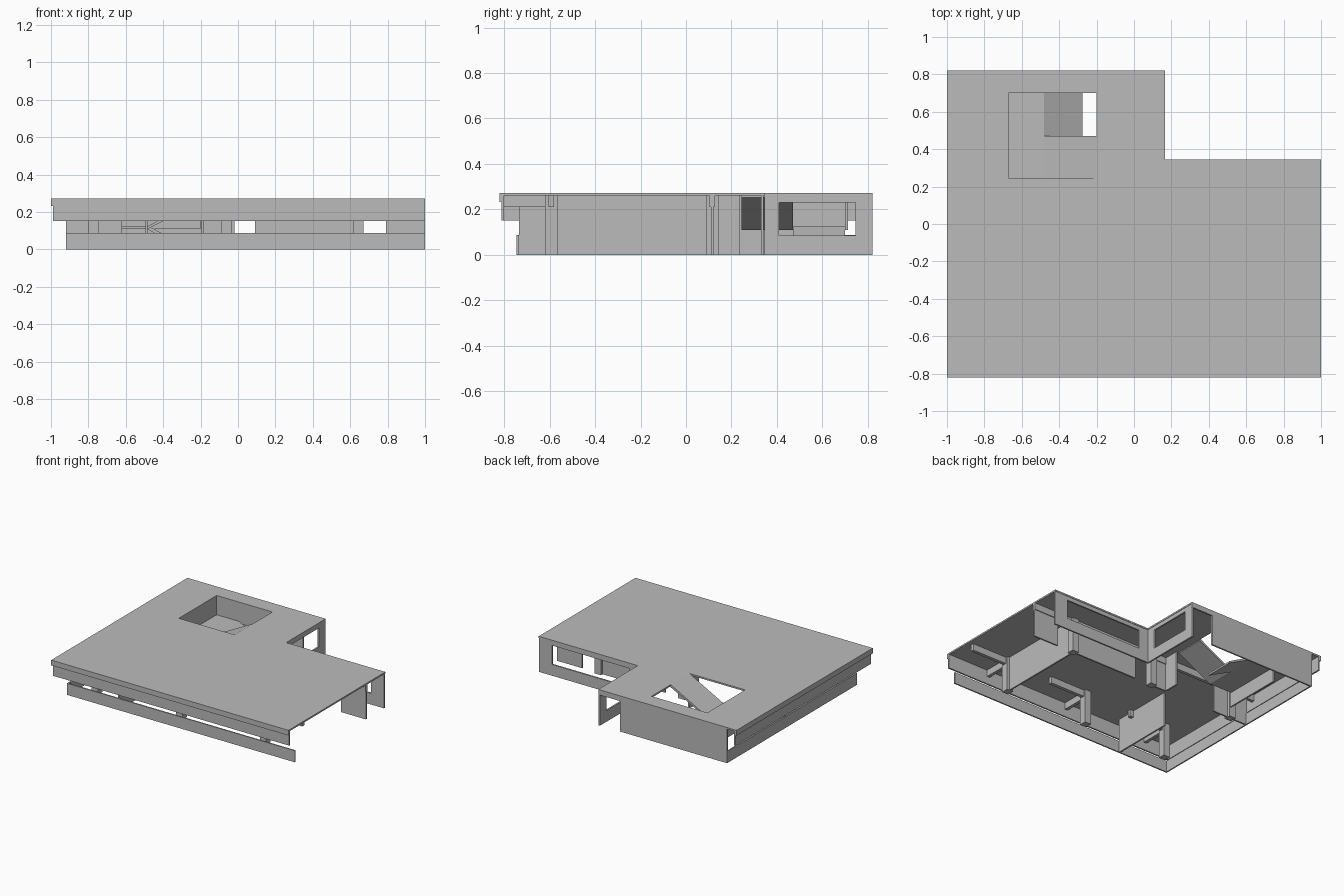
import bpy
import bmesh

cube = bpy.data.objects.get("Cube")
if cube:
    bpy.data.objects.remove(cube, do_unlink=True)

grey = bpy.data.materials.new("plain_grey")
grey.use_nodes = True
grey.diffuse_color = (0.5, 0.5, 0.5, 1)
grey.node_tree.nodes["Principled BSDF"].inputs["Base Color"].default_value = grey.diffuse_color

TOP, SOFFIT, T = 0.272, 0.26, 0.012


def finish(name, bm):
    bmesh.ops.recalc_face_normals(bm, faces=bm.faces)
    mesh = bpy.data.meshes.new(name)
    bm.to_mesh(mesh)
    bm.free()
    mesh.materials.append(grey)
    obj = bpy.data.objects.new(name, mesh)
    bpy.context.collection.objects.link(obj)
    return obj


def box(name, x, y, z):
    """Box from three (low, high) ranges."""
    bm = bmesh.new()
    bmesh.ops.create_cube(bm, size=1)
    for v in bm.verts:
        v.co = [r[0] if c < 0 else r[1] for c, r in zip(v.co, (x, y, z))]
    return finish(name, bm)


def sheet(name, us, vs, keep, place, depth):
    """Grid of cells kept by a rule, placed in space and thickened."""
    bm = bmesh.new()
    for u0, u1 in zip(us, us[1:]):
        for v0, v1 in zip(vs, vs[1:]):
            if keep((u0 + u1) / 2, (v0 + v1) / 2):
                bm.faces.new([bm.verts.new(place(u, v)) for u, v in
                              ((u0, v0), (u1, v0), (u1, v1), (u0, v1))])
    bmesh.ops.remove_doubles(bm, verts=bm.verts, dist=1e-5)
    ext = bmesh.ops.extrude_face_region(bm, geom=bm.faces[:])
    moved = [g for g in ext["geom"] if isinstance(g, bmesh.types.BMVert)]
    bmesh.ops.translate(bm, verts=moved, vec=depth)
    return finish(name, bm)


def profile(name, points, y0, y1):
    """Outline in x and z, extruded along y."""
    bm = bmesh.new()
    face = bm.faces.new([bm.verts.new((x, y0, z)) for x, z in points])
    ext = bmesh.ops.extrude_face_region(bm, geom=[face])
    moved = [g for g in ext["geom"] if isinstance(g, bmesh.types.BMVert)]
    bmesh.ops.translate(bm, verts=moved, vec=(0, y1 - y0, 0))
    return finish(name, bm)


# L-shaped roof slab with the stair opening
def on_slab(x, y):
    in_notch = x > 0.165 and y > 0.345
    in_stairwell = -0.67 < x < -0.2 and 0.245 < y < 0.7
    return not (in_notch or in_stairwell)


sheet("slab", (-1, -0.67, -0.2, 0.165, 1), (-0.82, 0.245, 0.345, 0.7, 0.82),
      on_slab, lambda x, y: (x, y, SOFFIT), (0, 0, TOP - SOFFIT))

# Projecting lip and recessed fascia on the front and right edges
box("front_lip", (-1, 1), (-0.82, -0.808), (0.232, SOFFIT))
box("side_lip", (-1, -0.988), (-0.808, 0.82), (0.232, SOFFIT))
box("front_fascia", (-0.99, 1), (-0.812, -0.8), (0.152, SOFFIT))
box("side_fascia", (-0.99, -0.978), (-0.8, 0.82), (0.152, SOFFIT))

# Low parapet walls and the solid back wall
box("front_low_wall", (-0.92, 1), (-0.745, -0.735), (0, 0.088))
box("side_low_wall", (-0.92, -0.91), (-0.735, 0.808), (0, 0.088))
box("back_wall", (-0.92, -0.02), (0.82 - T, 0.82), (0, SOFFIT))
box("door_lintel", (-0.02, 0.165), (0.82 - T, 0.82), (0.232, SOFFIT))


# Two window walls around the notch
def window(low, high):
    return lambda u, z: not (low < u < high and 0.085 < z < 0.23)


sheet("notch_side_wall", (0.345, 0.41, 0.745, 0.82), (0, 0.085, 0.23, SOFFIT),
      window(0.41, 0.745), lambda y, z: (0.162, y, z), (-T, 0, 0))
sheet("notch_back_wall", (0.15, 0.24, 0.89, 1), (0, 0.085, 0.23, SOFFIT),
      window(0.24, 0.89), lambda x, z: (x, 0.342, z), (0, -T, 0))

# Inner walls running along x
for i, (x0, x1) in enumerate(((-0.92, -0.62), (-0.185, -0.06), (0.09, 0.63), (0.79, 1))):
    box(f"cross_wall_{i + 1}", (x0, x1), (0.11, 0.11 + T), (0, SOFFIT))

# Inner walls running along y
for i, (x, y0, y1) in enumerate(((0.64, -0.57, 0.1), (-0.495, -0.735, -0.25),
                                 (-0.195, 0.122, 0.235), (-0.682, 0.235, 0.7))):
    box(f"long_wall_{i + 1}", (x, x + T), (y0, y1), (0, SOFFIT))

# Pillars, with bracket beams on the front row
for col, x in enumerate((-0.772, -0.06, 0.645)):
    for row, y in enumerate((-0.593, 0.115)):
        box(f"pillar_{col + 1}_{row + 1}", (x - 0.027, x + 0.027),
            (y - 0.027, y + 0.027), (0, SOFFIT))
    box(f"side_bracket_{col + 1}", (x, x + 0.32), (-0.605, -0.58), (0.21, SOFFIT))
    box(f"front_bracket_{col + 1}", (x - 0.012, x + 0.012), (-0.8, -0.605), (0.21, SOFFIT))
box("cross_beam", (-0.978, 1), (0.104, 0.128), (0.21, SOFFIT))

# Stair: landing, upper ramp and lower ramp
box("stair_landing", (-0.67, -0.48), (0.245, 0.7), (0.11, 0.125))
profile("upper_ramp", ((-0.48, 0.11), (-0.48, 0.125), (-0.2, TOP), (-0.2, 0.252)), 0.245, 0.47)
profile("lower_ramp", ((-0.48, 0.105), (-0.48, 0.125), (-0.275, 0.015), (-0.275, 0)), 0.47, 0.7)
box("stairwell_back", (-0.67, -0.2), (0.7, 0.7 + T), (0.11, SOFFIT))
